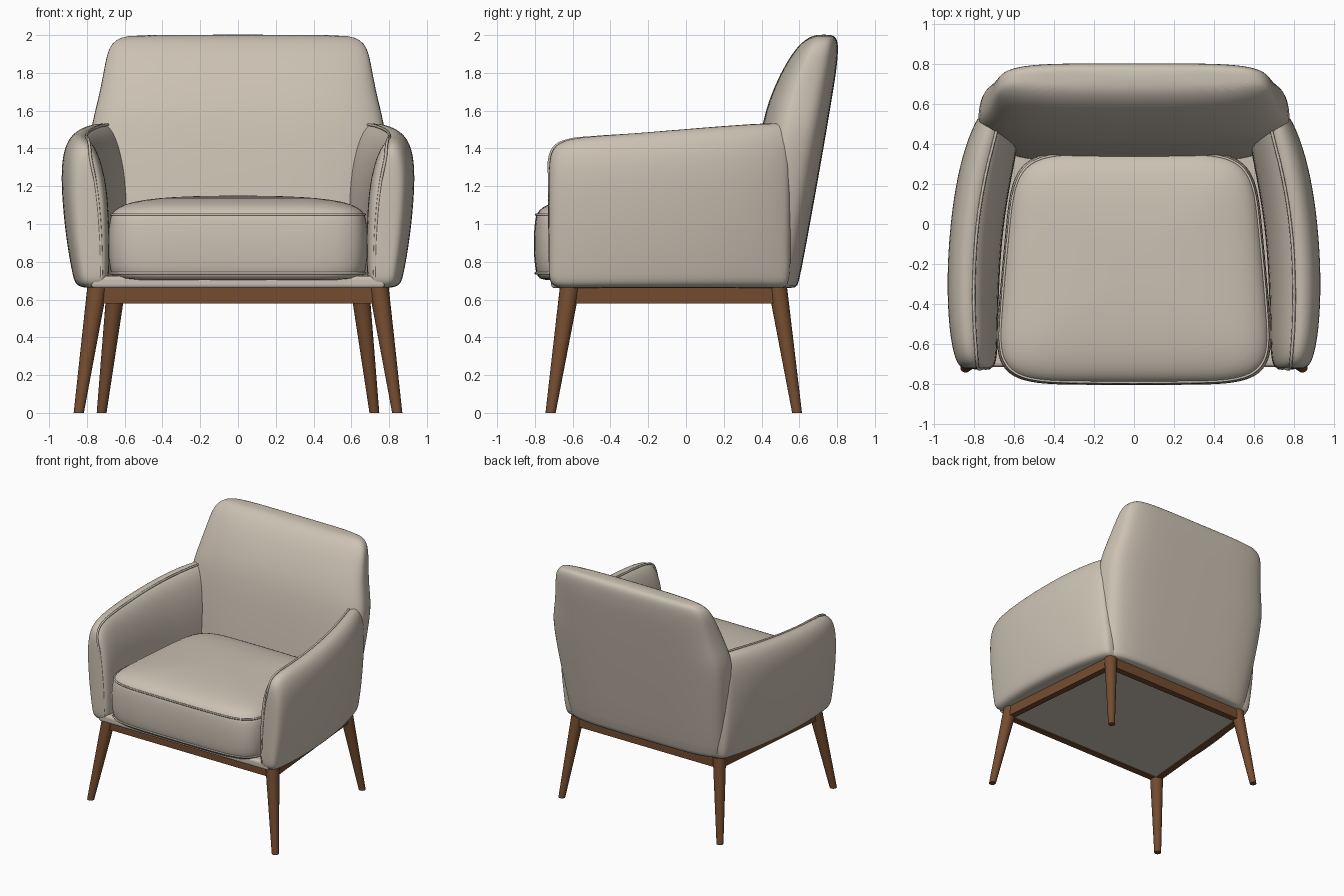
import bpy, bmesh, math
from mathutils import Vector

if "Cube" in bpy.data.objects:
    bpy.data.objects.remove(bpy.data.objects["Cube"])


def material(name, rgb):
    m = bpy.data.materials.new(name)
    m.diffuse_color = (*rgb, 1)
    m.use_nodes = True
    m.node_tree.nodes["Principled BSDF"].inputs["Base Color"].default_value = m.diffuse_color
    return m


FABRIC = material("warm_grey_fabric", (0.60, 0.535, 0.45))
WOOD = material("walnut_wood", (0.175, 0.072, 0.029))


def finish(bm, name, mat, smooth=True, mirror=False, subsurf=0):
    bmesh.ops.recalc_face_normals(bm, faces=bm.faces)
    me = bpy.data.meshes.new(name)
    bm.to_mesh(me)
    bm.free()
    me.materials.append(mat)
    for p in me.polygons:
        p.use_smooth = smooth
    ob = bpy.data.objects.new(name, me)
    bpy.context.collection.objects.link(ob)
    if mirror:
        ob.modifiers.new("mirror", "MIRROR").use_mirror_merge = False
    if subsurf:
        mod = ob.modifiers.new("soft", "SUBSURF")
        mod.levels = mod.render_levels = subsurf
    return ob


def loft(name, rings, mat, **kw):
    """Skin a list of equal-length closed rings and cap both ends."""
    bm = bmesh.new()
    vr = [[bm.verts.new(p) for p in r] for r in rings]
    n = len(vr[0])
    for a, b in zip(vr, vr[1:]):
        for i in range(n):
            j = (i + 1) % n
            bm.faces.new((a[i], a[j], b[j], b[i]))
    bm.faces.new(vr[0][::-1])
    bm.faces.new(vr[-1])
    return finish(bm, name, mat, **kw)


def plan_ring(z, w, y0, y1, n_front, n_back, taper, count=40):
    """Rounded-rectangle ring at height z, narrowing towards the back."""
    pts = []
    for k in range(count):
        a = 2 * math.pi * (k + 0.5) / count
        c, s = math.cos(a), math.sin(a)
        e = 2 / (n_back if s > 0 else n_front)
        u = math.copysign(abs(c) ** e, c)
        v = math.copysign(abs(s) ** e, s)
        x = w * u * (1 - taper(v))
        pts.append((x, (y0 + y1) / 2 + (y1 - y0) / 2 * v, z))
    return pts


def piping(name, pts, r=0.008, cyclic=False, mirror=False):
    cu = bpy.data.curves.new(name, "CURVE")
    cu.dimensions = "3D"
    cu.bevel_depth = r
    cu.bevel_resolution = 1
    cu.resolution_u = 4
    sp = cu.splines.new("BEZIER")
    sp.bezier_points.add(len(pts) - 1)
    for bp, p in zip(sp.bezier_points, pts):
        bp.co = p
        bp.handle_left_type = bp.handle_right_type = "AUTO"
    sp.use_cyclic_u = cyclic
    cu.materials.append(FABRIC)
    ob = bpy.data.objects.new(name, cu)
    bpy.context.collection.objects.link(ob)
    if mirror:
        ob.modifiers.new("mirror", "MIRROR").use_mirror_merge = False


# Backrest: z, front y, back y, half width
back_levels = [
    (0.660, 0.32, 0.570, 0.68), (0.668, 0.30, 0.590, 0.705),
    (0.72, 0.30, 0.605, 0.715), (1.10, 0.34, 0.675, 0.765),
    (1.40, 0.38, 0.728, 0.790), (1.53, 0.405, 0.750, 0.782),
    (1.65, 0.435, 0.770, 0.747), (1.80, 0.500, 0.795, 0.717),
    (1.90, 0.560, 0.805, 0.700), (1.955, 0.605, 0.805, 0.675),
    (1.988, 0.650, 0.795, 0.630), (2.003, 0.690, 0.770, 0.560)]
loft("backrest",
     [plan_ring(z, w, f, b, 3.0, 4.5, lambda v: 0.06 * max(0, v))
      for z, f, b, w in back_levels], FABRIC, subsurf=1)

# Arms: cross-section from inner side, over the crest, to outer side
section = [(0.06, 0.02), (0.0, 0.08), (0.0, 0.35), (0.03, 0.60), (0.13, 0.78),
           (0.29, 0.92), (0.48, 0.985), (0.66, 1.0), (0.84, 0.965),
           (0.96, 0.88), (1.01, 0.75), (0.985, 0.55), (0.90, 0.30),
           (0.77, 0.07), (0.69, 0.0), (0.20, 0.0)]
# y, inner x, outer x, bottom z, top z
arm_stations = [
    (-0.728, 0.735, 0.825, 0.74, 1.27), (-0.720, 0.705, 0.865, 0.69, 1.37),
    (-0.690, 0.690, 0.890, 0.662, 1.425), (-0.62, 0.682, 0.910, 0.66, 1.456),
    (-0.50, 0.680, 0.928, 0.66, 1.470), (-0.28, 0.675, 0.938, 0.66, 1.485),
    (0.00, 0.655, 0.922, 0.66, 1.508), (0.25, 0.610, 0.884, 0.66, 1.528),
    (0.42, 0.575, 0.835, 0.66, 1.538), (0.52, 0.570, 0.790, 0.66, 1.538),
    (0.56, 0.570, 0.760, 0.67, 1.530)]
arm_rings = [[(xi + (xo - xi) * u, y, zb + (zt - zb) * v) for u, v in section]
             for y, xi, xo, zb, zt in arm_stations]
loft("armrest", arm_rings, FABRIC, mirror=True, subsurf=2)

# Arm seam runs along the crest and down the front
crest = [r[6] for r in arm_rings[1:10]][::-1]
piping("armrest_piping",
       crest + [(0.755, -0.722, 1.22), (0.73, -0.722, 0.98), (0.722, -0.718, 0.72)],
       mirror=True)


# Seat cushion: z, plan scale
def cushion_ring(z, s, count=48):
    return plan_ring(z, 0.66 * s, -0.22 - 0.585 * s, -0.22 + 0.585 * s,
                     6.0, 6.0, lambda v: 0.08 * v, count)


cushion_levels = [(0.70, 0.90), (0.708, 0.95), (0.74, 0.985), (0.82, 1.0),
                  (0.93, 1.005), (1.03, 0.99), (1.06, 0.972), (1.09, 0.925),
                  (1.118, 0.82), (1.138, 0.62), (1.148, 0.36), (1.15, 0.12)]
loft("seat_cushion", [cushion_ring(z, s) for z, s in cushion_levels],
     FABRIC, subsurf=1)
for label, z, s in (("lower", 0.74, 0.982), ("upper", 1.05, 0.977)):
    piping("cushion_piping_" + label, cushion_ring(z, s), 0.007, True)


# Upholstered deck under the cushion, and the underside panel
def tapered_slab(name, wf, wb, yf, yb, z0, z1, mat, bevel=0.0):
    rings = [[(-wf, yf, z), (wf, yf, z), (wb, yb, z), (-wb, yb, z)]
             for z in (z0, z1)]
    ob = loft(name, rings, mat, smooth=False)
    if bevel:
        mod = ob.modifiers.new("round", "BEVEL")
        mod.width, mod.segments = bevel, 3
    return ob


tapered_slab("seat_deck", 0.78, 0.68, -0.715, 0.50, 0.66, 0.725, FABRIC, 0.02)
tapered_slab("underside_panel", 0.73, 0.635, -0.61, 0.47, 0.588, 0.67, FABRIC)


# Splayed round legs
def leg(name, top, foot, r_top, r_foot):
    rings = []
    for t in (0, 0.5, 1):
        c = Vector(top).lerp(Vector(foot), t)
        r = r_top + (r_foot - r_top) * t
        rings.append([(c.x + r * math.cos(a), c.y + r * math.sin(a), c.z)
                      for a in (2 * math.pi * k / 20 for k in range(20))])
    ob = loft(name, rings, WOOD, mirror=True)
    ob.data.polygons[-1].use_smooth = ob.data.polygons[-2].use_smooth = False


leg("front_leg", (0.745, -0.615, 0.665), (0.843, -0.717, 0), 0.053, 0.027)
leg("back_leg", (0.645, 0.485, 0.665), (0.722, 0.588, 0), 0.050, 0.026)


# Wooden rails joining the legs
def rail(name, a, b, mirror=False, half=0.026):
    a, b = Vector(a), Vector(b)
    d = (b - a).normalized()
    n = Vector((-d.y, d.x)) * half
    rings = [[(*p, z) for p in (a + n, b + n, b - n, a - n)] for z in (0.58, 0.662)]
    loft(name, rings, WOOD, smooth=False, mirror=mirror)


rail("front_rail", (-0.74, -0.625), (0.74, -0.625))
rail("back_rail", (-0.645, 0.495), (0.645, 0.495))
rail("side_rail", (0.755, -0.615), (0.655, 0.485), mirror=True)
